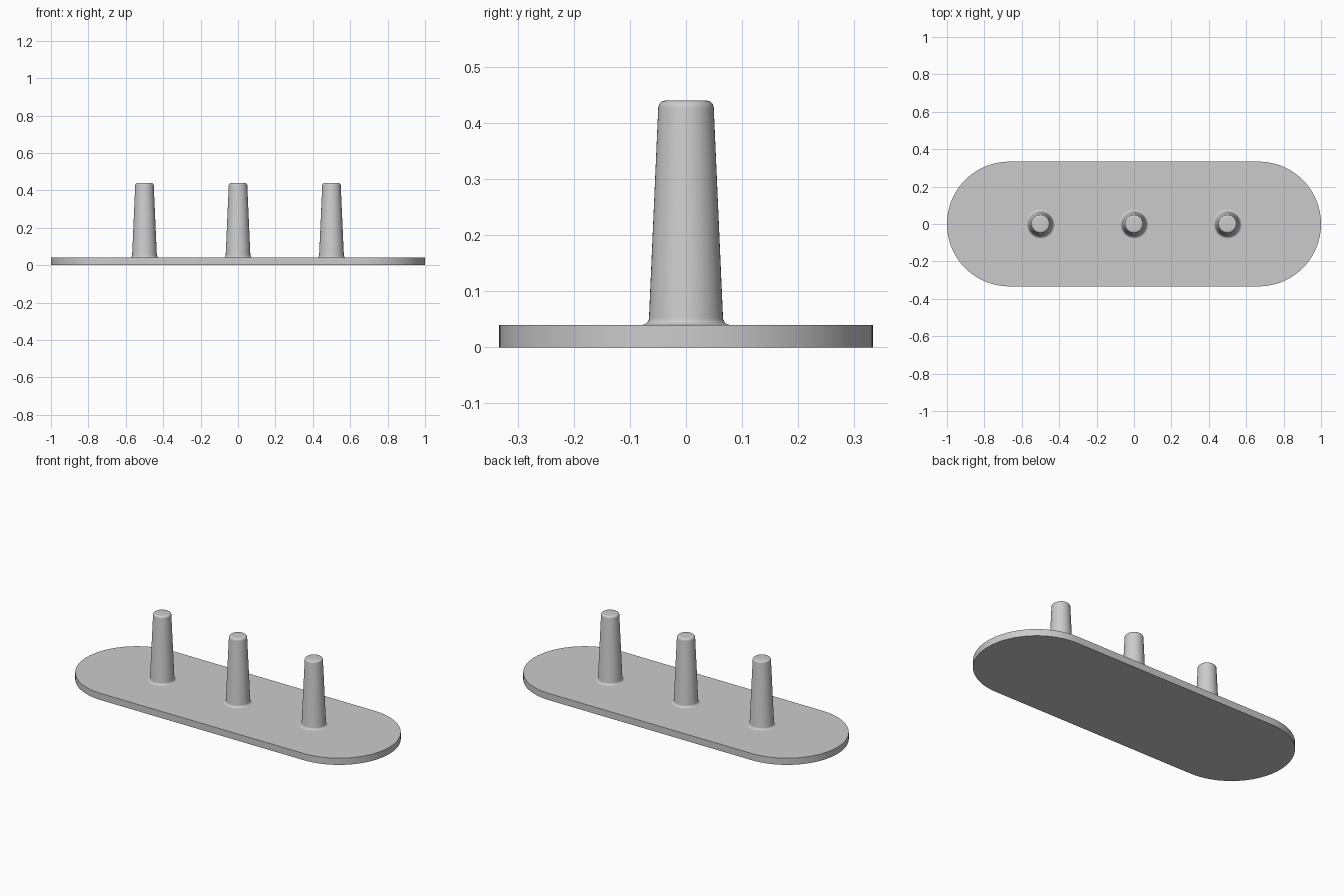
import bpy
import bmesh
from math import pi, sin, cos, radians

cube = bpy.data.objects.get("Cube")
if cube:
    bpy.data.objects.remove(cube, do_unlink=True)

grey = bpy.data.materials.new("plain grey")
grey.use_nodes = True
colour = (0.6, 0.6, 0.6, 1)
grey.diffuse_color = colour
grey.node_tree.nodes["Principled BSDF"].inputs["Base Color"].default_value = colour

THICK = 0.04
RADIUS = 1 / 3
PEG_TOP = 0.44
FILLET = 0.013


def finish(bm, name, location=(0, 0, 0)):
    """Turn a bmesh into a smooth-shaded object with crisp edges."""
    bmesh.ops.recalc_face_normals(bm, faces=bm.faces)
    mesh = bpy.data.meshes.new(name)
    bm.to_mesh(mesh)
    bm.free()
    mesh.materials.append(grey)
    obj = bpy.data.objects.new(name, mesh)
    obj.location = location
    bpy.context.collection.objects.link(obj)
    bpy.ops.object.select_all(action='DESELECT')
    obj.select_set(True)
    bpy.context.view_layer.objects.active = obj
    bpy.ops.object.shade_smooth_by_angle(angle=radians(35))
    return obj


def arc(cx, cz, r, start, end, steps=6):
    """Points of an arc, angles in degrees."""
    angles = [radians(start + (end - start) * i / steps) for i in range(steps + 1)]
    return [(cx + r * cos(a), cz + r * sin(a)) for a in angles]


# Base plate with two half-round ends
bm = bmesh.new()
outline = arc(1 - RADIUS, 0, RADIUS, -90, 90, 48) + arc(RADIUS - 1, 0, RADIUS, 90, 270, 48)
face = bm.faces.new([bm.verts.new((x, y, 0)) for x, y in outline])
top = bmesh.ops.extrude_face_region(bm, geom=[face])["geom"]
bmesh.ops.translate(bm, verts=[v for v in top if isinstance(v, bmesh.types.BMVert)],
                    vec=(0, 0, THICK))
finish(bm, "base_plate")


# Tapered pegs: flared foot, straight taper, rounded rim, flat top
def add_peg(name, x):
    profile = [(0.078, THICK - 0.002)]
    profile += arc(0.079, THICK + FILLET, FILLET, 270, 182)
    profile += arc(0.0365, PEG_TOP - FILLET, FILLET, 2, 90)
    profile.append((0, PEG_TOP))
    bm = bmesh.new()
    verts = [bm.verts.new((r, 0, z)) for r, z in profile]
    edges = [bm.edges.new(pair) for pair in zip(verts, verts[1:])]
    bmesh.ops.spin(bm, geom=verts + edges, cent=(0, 0, 0), axis=(0, 0, 1),
                   angle=2 * pi, steps=48)
    bmesh.ops.remove_doubles(bm, verts=bm.verts, dist=0.0001)
    finish(bm, name, (x, 0, 0))


for name, x in (("right_peg", -0.5), ("middle_peg", 0), ("left_peg", 0.5)):
    add_peg(name, x)
